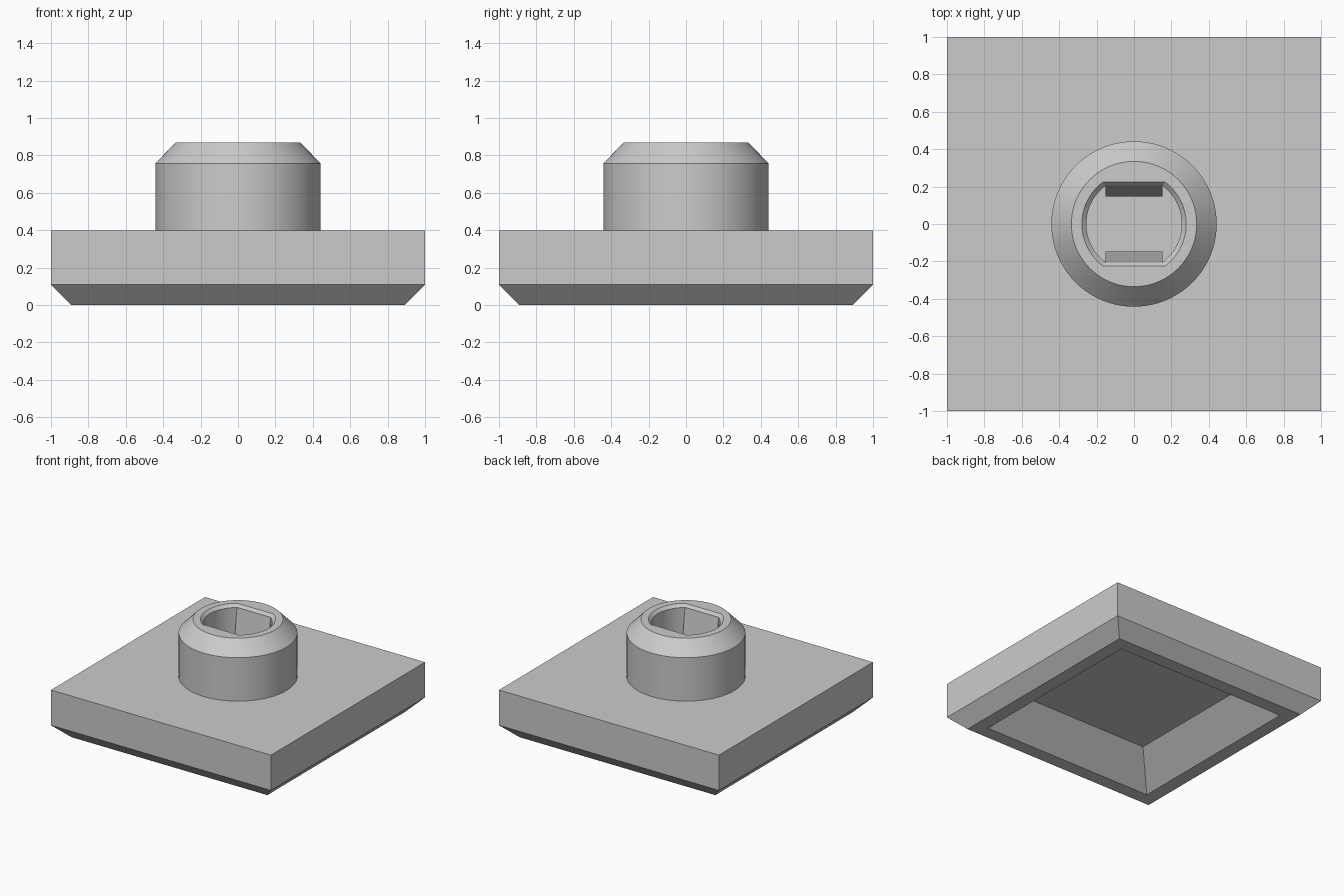
import bpy, bmesh, math

cube = bpy.data.objects.get("Cube")
if cube:
    bpy.data.objects.remove(cube, do_unlink=True)

SIDES = 80                      # puts vertices on square corners and bore flats
FLAT = math.sin(math.radians(54))

grey = bpy.data.materials.new("light_grey")
grey.use_nodes = True
grey.diffuse_color = (0.6, 0.6, 0.6, 1)
grey.node_tree.nodes["Principled BSDF"].inputs["Base Color"].default_value = (0.6, 0.6, 0.6, 1)


def radius(kind, size, c, s):
    """Distance from the axis to the outline in direction (c, s)."""
    if kind == "square":
        return size / max(abs(c), abs(s))
    if kind == "flatted":
        return min(size, size * FLAT / max(abs(s), 1e-6))
    return size


def finish(name, bm):
    mesh = bpy.data.meshes.new(name)
    bm.to_mesh(mesh)
    bm.free()
    mesh.materials.append(grey)
    obj = bpy.data.objects.new(name, mesh)
    bpy.context.collection.objects.link(obj)
    bpy.ops.object.select_all(action="DESELECT")
    obj.select_set(True)
    bpy.context.view_layer.objects.active = obj
    bpy.ops.object.shade_smooth_by_angle(angle=math.radians(25))
    return obj


def loft(name, profile, cap_start=False):
    """Skin a list of (outline, size, height) rings; the path runs bottom, outside, top."""
    bm = bmesh.new()
    rings = []
    for kind, size, z in profile:
        ring = []
        for i in range(SIDES):
            a = math.tau * i / SIDES
            c, s = math.cos(a), math.sin(a)
            r = radius(kind, size, c, s)
            ring.append(bm.verts.new((r * c, r * s, z)))
        rings.append(ring)
    for low, high in zip(rings, rings[1:]):
        for i in range(SIDES):
            j = (i + 1) % SIDES
            bm.faces.new((low[i], low[j], high[j], high[i]))
    if cap_start:
        bm.faces.new(rings[0][::-1])
    return finish(name, bm)


# Square plate: recess ceiling, sloped recess, foot rim, chamfer, sides, top
loft("base_plate", [
    ("square", 0.55, 0.23),
    ("square", 0.78, 0.0),
    ("square", 0.89, 0.0),
    ("square", 1.0, 0.11),
    ("square", 1.0, 0.4),
    ("round", 0.442, 0.4),
], cap_start=True)

# Round boss with chamfered rim and a bore with two flats
loft("boss", [
    ("round", 0.442, 0.4),
    ("round", 0.442, 0.757),
    ("round", 0.335, 0.868),
    ("flatted", 0.279, 0.868),
    ("flatted", 0.255, 0.845),
    ("flatted", 0.255, 0.23),
])

# Sloped wedges on the bore flats
for side, label in ((1, "back"), (-1, "front")):
    bm = bmesh.new()
    w, y_wall, y_toe, top, foot = 0.153, 0.205, 0.148, 0.84, 0.4
    ends = [[bm.verts.new((x, side * y, z)) for y, z in
             ((y_wall, top), (y_toe, foot), (y_wall, foot))] for x in (-w, w)]
    left, right = ends
    bm.faces.new(left)
    bm.faces.new(right[::-1])
    for i in range(3):
        j = (i + 1) % 3
        bm.faces.new((left[j], left[i], right[i], right[j]))
    bmesh.ops.recalc_face_normals(bm, faces=bm.faces)
    finish(label + "_bore_wedge", bm)
